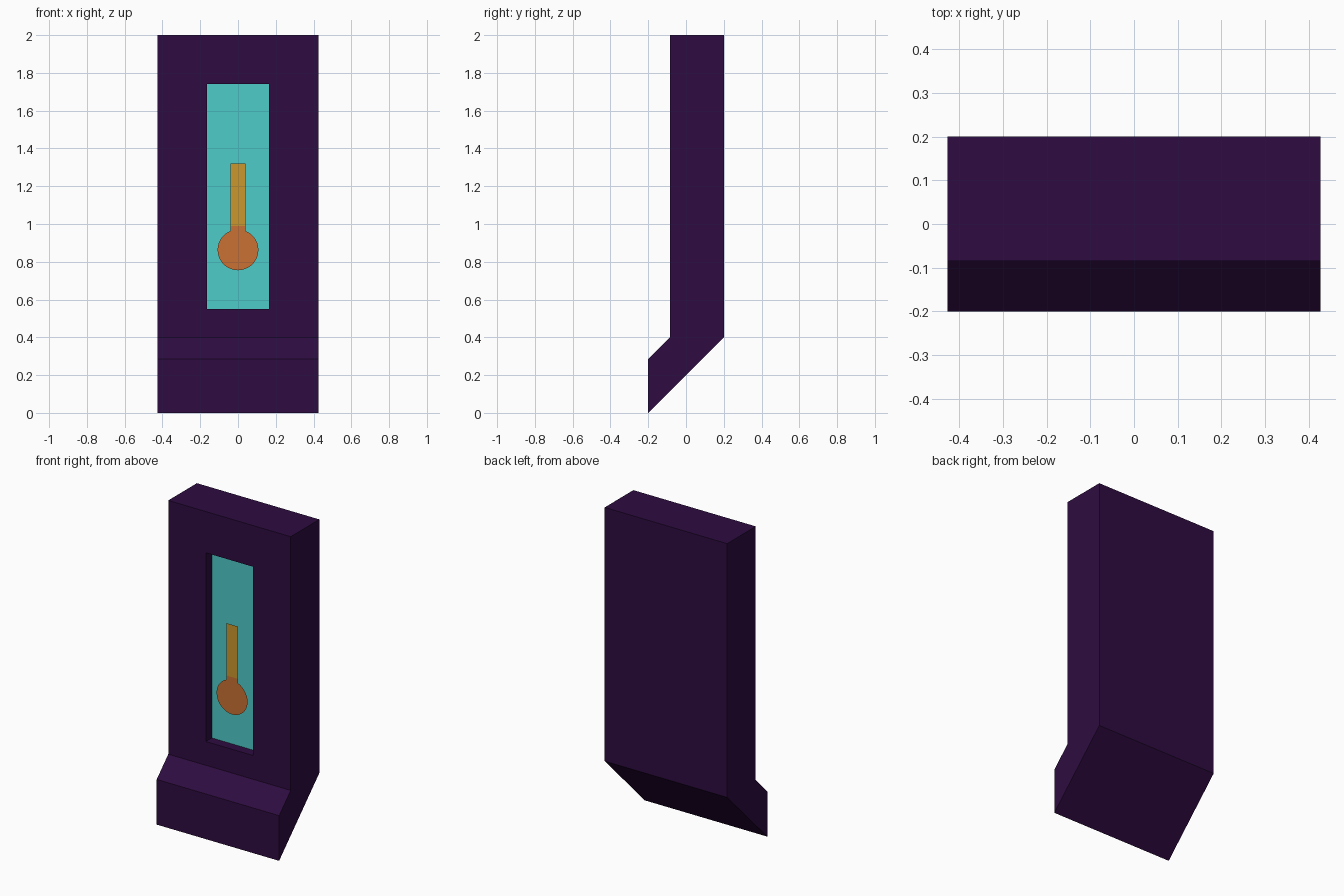
import bpy, bmesh, math

if "Cube" in bpy.data.objects:
    bpy.data.objects.remove(bpy.data.objects["Cube"])


def material(name, rgb):
    lin = [((c / 255 + 0.055) / 1.055) ** 2.4 if c > 10 else c / 255 / 12.92 for c in rgb]
    m = bpy.data.materials.new(name)
    m.diffuse_color = (*lin, 1)
    m.use_nodes = True
    m.node_tree.nodes["Principled BSDF"].inputs["Base Color"].default_value = m.diffuse_color
    return m


PURPLE = material("dark purple", (46, 12, 65))
TEAL = material("teal", (79, 204, 201))
YELLOW = material("amber yellow", (203, 151, 46))
ORANGE = material("orange", (202, 113, 51))


def finish(bm, name, *mats):
    me = bpy.data.meshes.new(name)
    bm.to_mesh(me)
    bm.free()
    for m in mats:
        me.materials.append(m)
    ob = bpy.data.objects.new(name, me)
    bpy.context.collection.objects.link(ob)
    return ob


# Body: side profile extruded across the width
HALF = 0.427
FRONT = -0.085
profile = [(-0.2, 0), (0.2, 0.4), (0.2, 2), (FRONT, 2), (FRONT, 0.4), (-0.2, 0.285)]
bm = bmesh.new()
side = bm.faces.new([bm.verts.new((-HALF, y, z)) for y, z in profile])
ext = bmesh.ops.extrude_face_region(bm, geom=[side])
moved = [v for v in ext["geom"] if isinstance(v, bmesh.types.BMVert)]
bmesh.ops.translate(bm, verts=moved, vec=(2 * HALF, 0, 0))
if not any(len(f.verts) == 6 and f.calc_center_median().x < 0 for f in bm.faces):
    bm.faces.new([v for v in bm.verts if v.co.x < 0])
bmesh.ops.recalc_face_normals(bm, faces=bm.faces)

# Recessed window in the front face, with a teal back
panel = next(f for f in bm.faces if f.normal.y < -0.9 and f.calc_center_median().z > 1)
bmesh.ops.inset_individual(bm, faces=[panel], thickness=0.1)
for v in panel.verts:
    v.co.x = math.copysign(0.165, v.co.x)
    v.co.z = 1.74 if v.co.z > 1.2 else 0.55
back = bmesh.ops.extrude_discrete_faces(bm, faces=[panel])["faces"][0]
rim = list(bm.edges)
for v in back.verts:
    v.co.y = FRONT + 0.06
# Walls joining the opening to the recessed back
front_ring = [v for v in bm.verts if abs(v.co.y - FRONT) < 1e-4
              and abs(abs(v.co.x) - 0.165) < 1e-4]
for a in list(back.edges):
    p, q = a.verts
    match = [min(front_ring, key=lambda w: (w.co - v.co).length) for v in (p, q)]
    if not any(set(f.verts) == {p, q, *match} for f in bm.faces):
        bm.faces.new((p, q, match[1], match[0]))
bmesh.ops.recalc_face_normals(bm, faces=bm.faces)
back.material_index = 1
finish(bm, "stand_body", PURPLE, TEAL)


# Gauge plates floating in the window
def plate(name, outline, mat):
    bm = bmesh.new()
    f = bm.faces.new([bm.verts.new((x, FRONT + 0.026, z)) for x, z in outline])
    f.normal_update()
    if f.normal.y > 0:
        f.normal_flip()
    finish(bm, name, mat)


STEM, RADIUS, CENTRE, LEVEL = 0.04, 0.108, 0.863, 0.99
plate("gauge_tube", [(-STEM, LEVEL), (STEM, LEVEL), (STEM, 1.32), (-STEM, 1.32)], YELLOW)

# Round bulb with the filled neck above it
start = math.asin(STEM / RADIUS)
N = 32
arc = [start + (2 * math.pi - 2 * start) * i / N for i in range(N + 1)]
bulb = [(RADIUS * math.sin(a), CENTRE + RADIUS * math.cos(a)) for a in arc]
plate("gauge_bulb", [(-STEM, LEVEL), (STEM, LEVEL)] + bulb, ORANGE)
